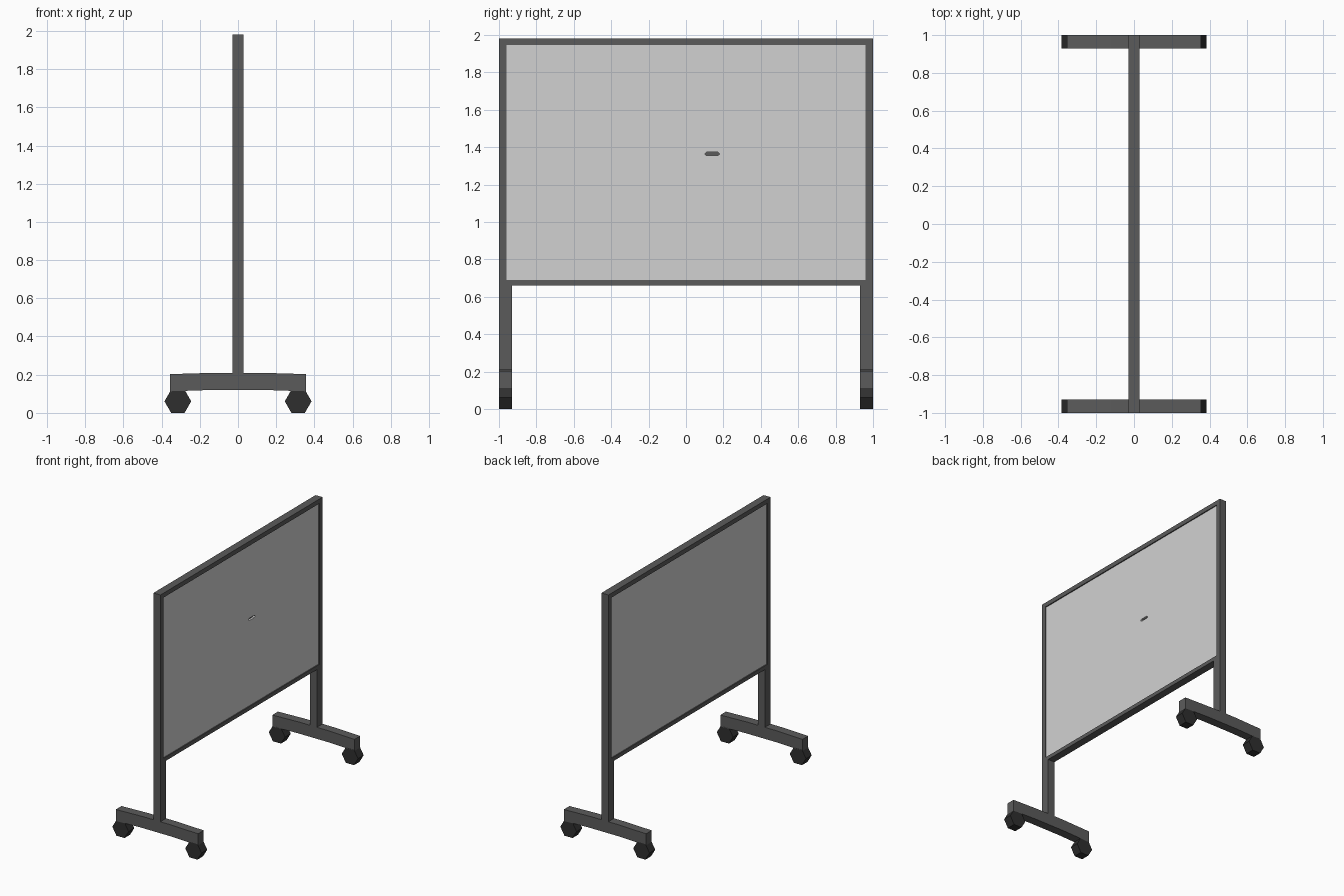
import bpy, bmesh, math

if "Cube" in bpy.data.objects:
    bpy.data.objects.remove(bpy.data.objects["Cube"])


def material(name, value):
    m = bpy.data.materials.new(name)
    m.diffuse_color = (value, value, value, 1)
    m.use_nodes = True
    m.node_tree.nodes["Principled BSDF"].inputs["Base Color"].default_value = m.diffuse_color
    return m


FRAME = material("dark grey frame", 0.105)
BOARD = material("light grey board", 0.64)
RUBBER = material("black rubber", 0.028)


def finish(name, bm, mat):
    bmesh.ops.recalc_face_normals(bm, faces=bm.faces)
    me = bpy.data.meshes.new(name)
    bm.to_mesh(me)
    bm.free()
    me.materials.append(mat)
    ob = bpy.data.objects.new(name, me)
    bpy.context.collection.objects.link(ob)
    return ob


def prism(name, profile, axis, lo, hi, mat):
    """Extrude a closed profile: (x, z) along y, or (y, z) along x."""
    bm = bmesh.new()
    place = (lambda p, t: (p[0], t, p[1])) if axis == "y" else (lambda p, t: (t, p[0], p[1]))
    face = bm.faces.new([bm.verts.new(place(p, lo)) for p in profile])
    ext = bmesh.ops.extrude_face_region(bm, geom=[face])
    verts = [e for e in ext["geom"] if isinstance(e, bmesh.types.BMVert)]
    bmesh.ops.translate(bm, verts=verts, vec=(0, hi - lo, 0) if axis == "y" else (hi - lo, 0, 0))
    return finish(name, bm, mat)


def rect(a0, a1, z0, z1):
    return [(a0, z0), (a1, z0), (a1, z1), (a0, z1)]


# Frame: one ring around the board
bm = bmesh.new()
outer, inner = rect(-1, 1, 0.66, 1.98), rect(-0.96, 0.96, 0.69, 1.945)
rings = [[bm.verts.new((x, *p)) for p in loop]
         for x, loop in ((-0.03, outer), (0.03, outer), (0.03, inner), (-0.03, inner))]
for i in range(4):
    a, b = rings[i], rings[(i + 1) % 4]
    for j in range(4):
        k = (j + 1) % 4
        bm.faces.new((a[j], a[k], b[k], b[j]))
finish("board_frame", bm, FRAME)

# Writing board with a small slot that has a dark bottom
board = prism("writing_board", rect(-0.96, 0.96, 0.69, 1.945), "x", -0.022, 0.022, BOARD)
slot = [(0.10, 1.363), (0.11, 1.355), (0.17, 1.355), (0.18, 1.363), (0.17, 1.373), (0.11, 1.373)]
cutter = prism("slot_cutter", slot, "x", 0.004, 0.05, BOARD)
cutter.hide_render = True
cutter.hide_viewport = True
cut = board.modifiers.new("slot", "BOOLEAN")
cut.operation = "DIFFERENCE"
cut.object = cutter
prism("slot_bottom", slot, "x", 0.002, 0.006, FRAME)

# Legs, arched feet and hexagonal casters on both sides
foot = [(-0.355, 0.113), (-0.14, 0.12), (0.14, 0.12), (0.355, 0.113),
        (0.355, 0.203), (0.12, 0.21), (-0.12, 0.21), (-0.355, 0.203)]
for side, lo, hi in (("front", -1, -0.93), ("back", 0.93, 1)):
    prism(side + "_leg", rect(-0.03, 0.03, 0.2, 0.66), "y", lo, hi, FRAME)
    prism(side + "_foot", foot, "y", lo, hi, FRAME)
    for end, cx in (("left", -0.315), ("right", 0.315)):
        hexagon = [(cx + 0.07 * math.cos(i * math.pi / 3),
                    0.0606 + 0.07 * math.sin(i * math.pi / 3)) for i in range(6)]
        prism(f"{side}_{end}_wheel", hexagon, "y", lo, hi, RUBBER)
